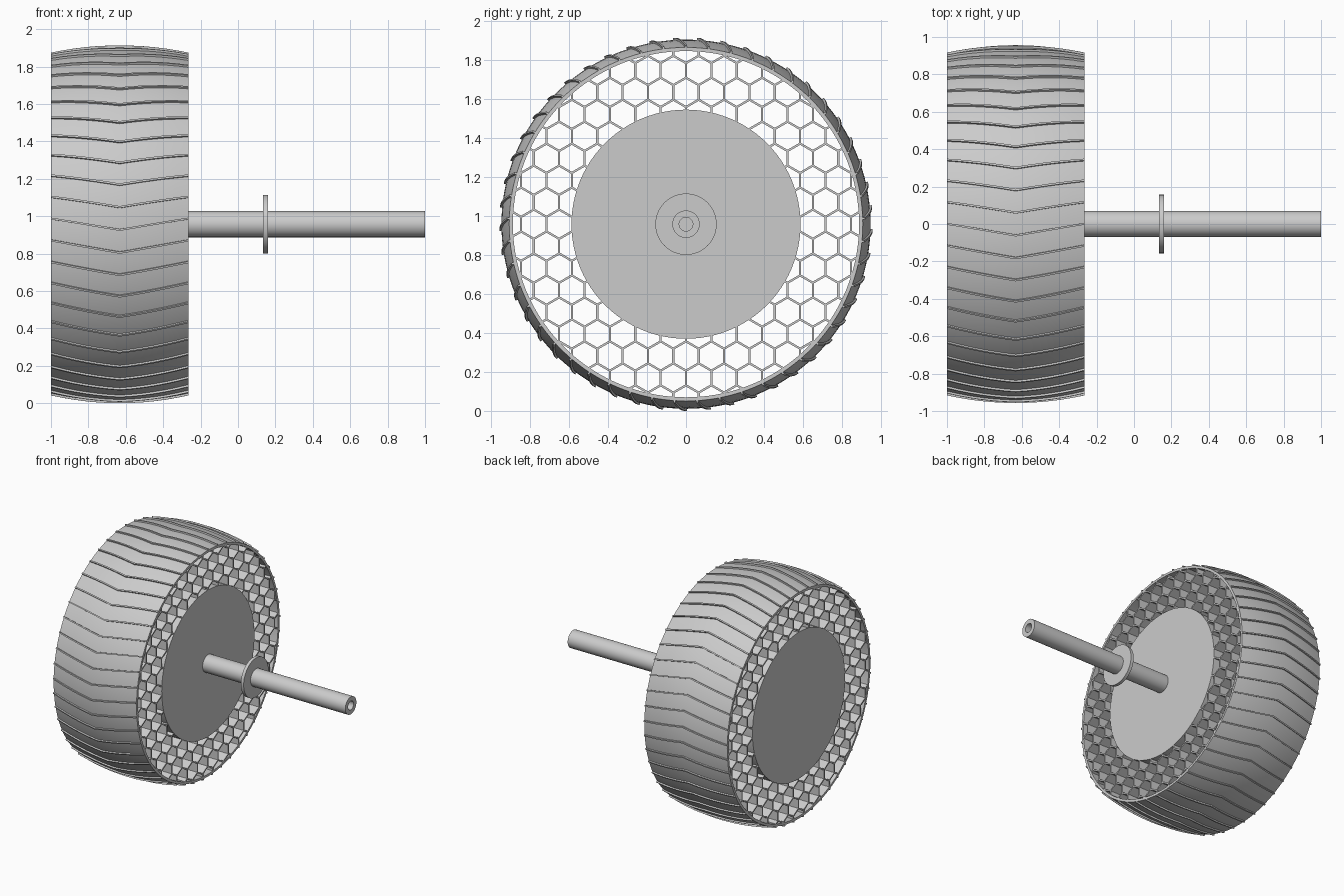
import bpy, bmesh
from math import sin, cos, pi, sqrt, radians
from mathutils import Vector

if "Cube" in bpy.data.objects:
    bpy.data.objects.remove(bpy.data.objects["Cube"])

AXIS_Z = 0.957
X0, X1 = -1.0, -0.265          # wheel sides
MID, HALF = (X0 + X1) / 2, (X1 - X0) / 2
HUB_R, BAND_R = 0.587, 0.887

grey = bpy.data.materials.new("plain grey")
grey.use_nodes = True
grey.diffuse_color = (0.6, 0.6, 0.6, 1)
grey.node_tree.nodes["Principled BSDF"].inputs["Base Color"].default_value = (0.6, 0.6, 0.6, 1)


def polar(x, r, a):
    """Point around the wheel axis; the angle runs from the top to the front."""
    return Vector((x, -r * sin(a), AXIS_Z + r * cos(a)))


def finish(bm, name):
    bmesh.ops.recalc_face_normals(bm, faces=bm.faces)
    mesh = bpy.data.meshes.new(name)
    bm.to_mesh(mesh)
    bm.free()
    mesh.materials.append(grey)
    obj = bpy.data.objects.new(name, mesh)
    bpy.context.collection.objects.link(obj)
    bpy.ops.object.select_all(action='DESELECT')
    obj.select_set(True)
    bpy.context.view_layer.objects.active = obj
    bpy.ops.object.shade_smooth_by_angle(angle=radians(30))
    return obj


def lathe(name, profile, sides=96):
    """Spin a closed (x, radius) outline round the axle line."""
    bm = bmesh.new()
    rings = [[bm.verts.new(polar(x, r, 2 * pi * i / sides)) for i in range(sides)]
             for x, r in profile]
    for a, b in zip(rings, rings[1:] + rings[:1]):
        for i in range(sides):
            j = (i + 1) % sides
            bm.faces.new((a[i], a[j], b[j], b[i]))
    return finish(bm, name)


def disc(name, xa, xb, r, sides=96):
    bm = bmesh.new()
    caps = [[bm.verts.new(polar(x, r, 2 * pi * i / sides)) for i in range(sides)]
            for x in (xa, xb)]
    for cap in caps:
        bm.faces.new(cap)
    for i in range(sides):
        j = (i + 1) % sides
        bm.faces.new((caps[0][i], caps[0][j], caps[1][j], caps[1][i]))
    return finish(bm, name)


def crown(t):
    """Radius of the tread surface, t from -1 to 1 across the width."""
    return 0.946 - 0.04 * t * t


stations = [i / 6 for i in range(-6, 7)]

# Tread band with a crowned outer surface
outline = [(MID + HALF * t, crown(t)) for t in stations]
lathe("tread_band", outline + [(X1, BAND_R), (X0, BAND_R)], 144)

# Raised chevron ridges
COUNT, SWEEP, WIDTH, HEIGHT = 49, 0.065, 0.011, 0.011
bm = bmesh.new()
for k in range(COUNT):
    start = 2 * pi * (k + 0.5) / COUNT - SWEEP
    sections = []
    for t in stations:
        a = start + SWEEP * (1 - abs(t))
        low, high = crown(t) - 0.006, crown(t) + HEIGHT
        corners = ((low, -1), (high, -1), (high, 1), (low, 1))
        sections.append([bm.verts.new(polar(MID + HALF * t, r, a + s * WIDTH / 2))
                         for r, s in corners])
    for p, q in zip(sections, sections[1:]):
        for i in range(4):
            j = (i + 1) % 4
            bm.faces.new((p[i], p[j], q[j], q[i]))
    bm.faces.new(sections[0])
    bm.faces.new(sections[-1])
finish(bm, "tread_ridges")

# Honeycomb of thin walls between hub and tread
PITCH, WALL, LIMIT = 0.13, 0.011, 0.893


def clip(p, q):
    """Pull q back along p-q until it lies within the tread band."""
    if q.length <= LIMIT:
        return q
    d = q - p
    b, c = p.dot(d), p.length_squared - LIMIT ** 2
    return p + d * ((-b + sqrt(b * b - d.length_squared * c)) / d.length_squared)


bm = bmesh.new()
for row in range(-9, 10):
    for col in range(-9, 10):
        centre = Vector((PITCH * (col + (row % 2) / 2), PITCH * row * sqrt(3) / 2))
        for k in range(3):
            d = Vector((cos(k * pi / 3), sin(k * pi / 3)))
            along = Vector((-d.y, d.x))
            m = centre + d * PITCH / 2
            h = along * PITCH / sqrt(12)
            p, q = sorted((m - h, m + h), key=lambda v: v.length)
            if p.length > LIMIT - 0.005 or q.length < HUB_R:
                continue
            q = clip(p, q)
            side = d * WALL / 2
            quad = (p - side, q - side, q + side, p + side)
            ends = [[bm.verts.new((x, v.x, AXIS_Z + v.y)) for v in quad]
                    for x in (X0 + 0.001, X1 - 0.001)]
            for i in range(4):
                j = (i + 1) % 4
                bm.faces.new((ends[0][i], ends[0][j], ends[1][j], ends[1][i]))
            for end in ends:
                bm.faces.new(end)
finish(bm, "honeycomb_spokes")

# Solid hub, hollow axle and its collar
disc("hub", X0, X1, HUB_R)
lathe("axle", [(X1 - 0.02, 0.07), (1.0, 0.07), (1.0, 0.035), (X1 - 0.02, 0.035)], 48)
lathe("axle_collar", [(0.135, 0.06), (0.135, 0.157), (0.16, 0.157), (0.16, 0.06)], 64)
